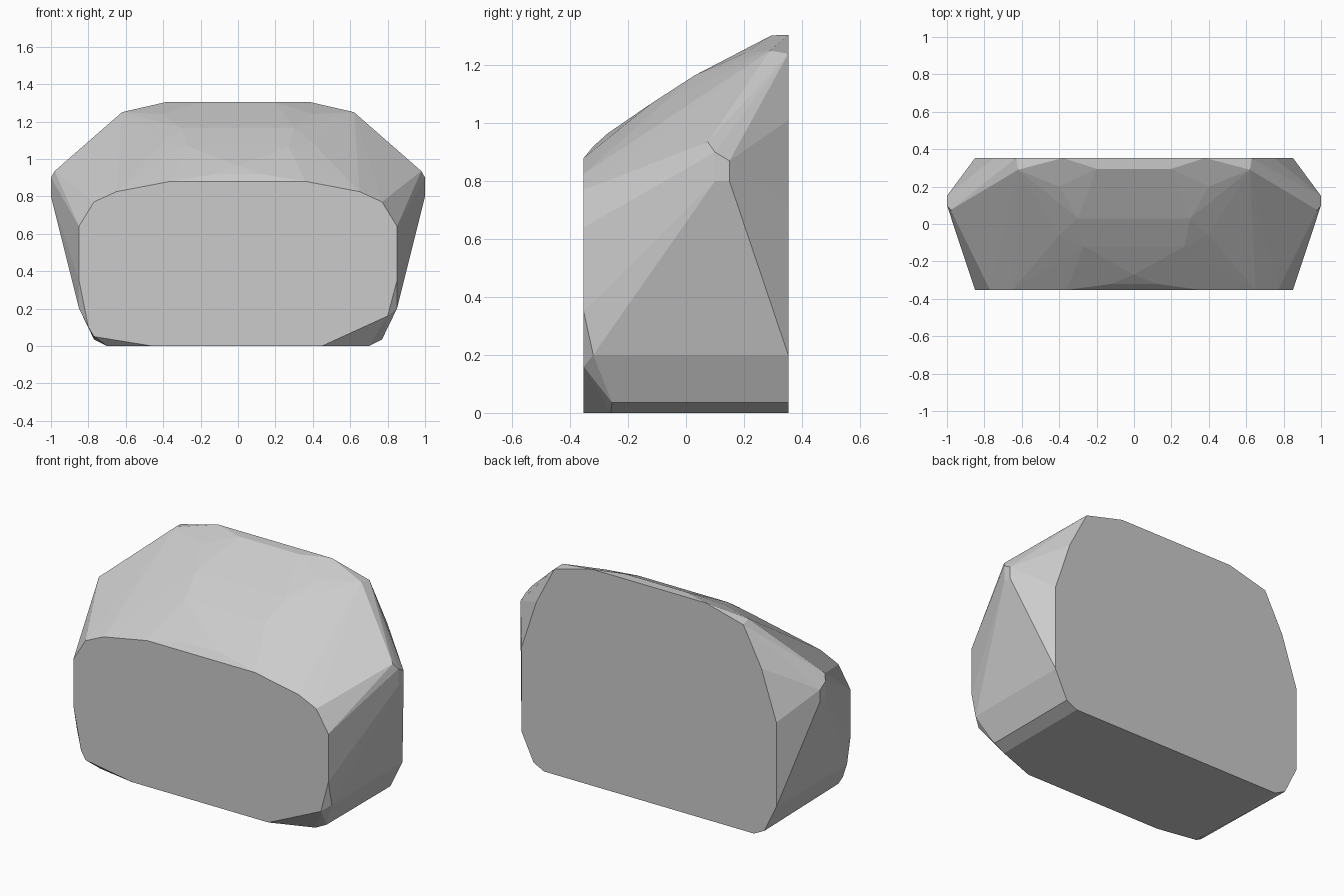
import bpy, bmesh, math

F, B = -0.353, 0.353  # front and back planes

# Right-hand half of the boulder, mirrored in x (x, y, z)
half = [
    # front face outline
    (0.36, F, 0.88), (0.65, F, 0.825), (0.77, F, 0.77), (0.85, F, 0.64), (0.85, F, 0.35),
    # back face outline
    (0.70, B, 0), (0.77, B, 0.035), (0.85, B, 0.20), (0.85, B, 0.71),
    (0.75, B, 1.01), (0.63, B, 1.24), (0.38, B, 1.305),
    # side bulge
    (1.0, 0.10, 0.90), (1.0, 0.15, 0.87), (1.0, 0.10, 0.80), (1.0, 0.15, 0.80),
    (0.98, 0.075, 0.935), (0.85, -0.32, 0.20),
    # rounded sloping top
    (0.20, 0.295, 1.303), (0.62, 0.29, 1.25), (0.40, 0.20, 1.24), (0.30, 0.03, 1.165),
    (0.57, 0.10, 1.14), (0.40, -0.06, 1.085), (0.27, -0.12, 1.068),
    (0.52, -0.19, 0.965), (0.12, -0.32, 0.92),
]
points = half + [(-x, y, z) for x, y, z in half]

# Crown of the slope and the two slightly different bottom corners
points += [(0, -0.27, 0.965),
           (0.45, F, 0), (0.70, -0.26, 0), (0.77, -0.255, 0.035), (0.80, F, 0.16),
           (-0.46, F, 0), (-0.70, -0.31, 0), (-0.77, F, 0.05), (-0.80, F, 0.10)]

# Wrap the points in a convex hull and merge coplanar faces
bm = bmesh.new()
for p in points:
    bm.verts.new(p)
hull = bmesh.ops.convex_hull(bm, input=bm.verts[:])
loose = {v for v in hull["geom_interior"] + hull["geom_unused"]
         if isinstance(v, bmesh.types.BMVert) and not v.link_faces}
bmesh.ops.delete(bm, geom=list(loose), context='VERTS')
bmesh.ops.dissolve_limit(bm, angle_limit=math.radians(0.5), verts=bm.verts[:], edges=bm.edges[:])
bmesh.ops.recalc_face_normals(bm, faces=bm.faces[:])

mesh = bpy.data.meshes.new("boulder")
bm.to_mesh(mesh)
bm.free()
boulder = bpy.data.objects.new("boulder", mesh)
bpy.context.collection.objects.link(boulder)
